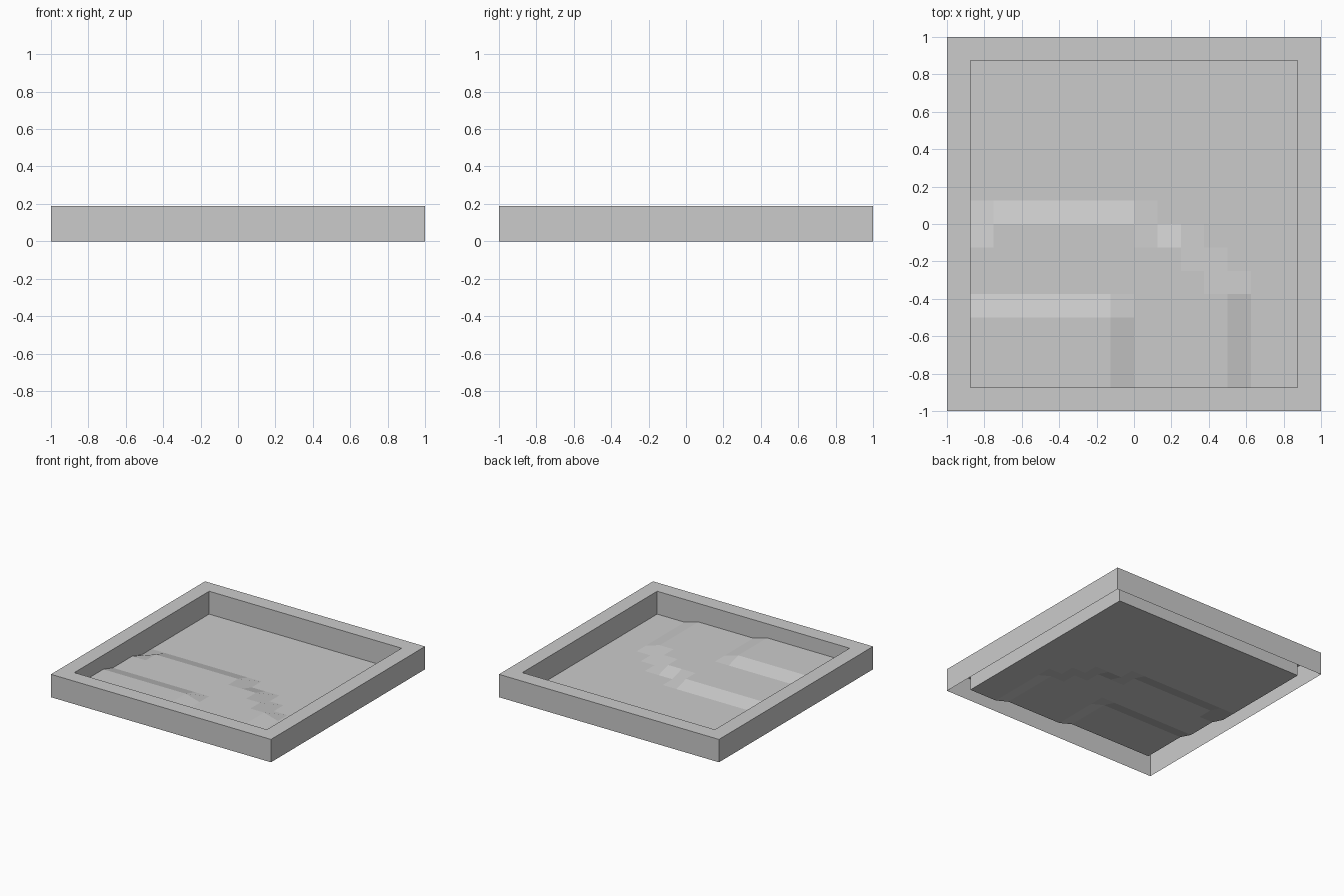
import bpy, bmesh

cube = bpy.data.objects.get("Cube")
if cube:
    bpy.data.objects.remove(cube, do_unlink=True)

TILE = 0.125      # terrain tile size
INNER = 0.875     # half width of the opening
RIM = 0.188       # frame height
STEP = 0.036      # height of one terrace

grey = bpy.data.materials.new("plain_grey")
grey.use_nodes = True
grey.diffuse_color = (0.6, 0.6, 0.6, 1)
grey.node_tree.nodes["Principled BSDF"].inputs["Base Color"].default_value = (0.6, 0.6, 0.6, 1)


def terrace(x, y):
    """Terrain height from tile coordinates."""
    # lower terrace: its back edge steps forward toward the left side
    edge = -1 if x == -7 else 0 if x <= 0 else -1 if x <= 2 else -x + 1
    lower = x <= 4 and y <= edge
    # upper terrace: a rectangle in the front right corner
    upper = x <= -1 and y <= -4
    return STEP * (lower + upper)


def terrain():
    bm = bmesh.new()
    bmesh.ops.create_grid(bm, x_segments=14, y_segments=14, size=INNER)
    for v in bm.verts:
        v.co.z = terrace(round(v.co.x / TILE), round(v.co.y / TILE))
    return bm


def finish(bm, name):
    mesh = bpy.data.meshes.new(name)
    bm.to_mesh(mesh)
    bm.free()
    mesh.materials.append(grey)
    obj = bpy.data.objects.new(name, mesh)
    bpy.context.collection.objects.link(obj)
    return obj


def extrude_ring(bm, edges, scale, z):
    """Extrude an edge ring to a new width and height."""
    geom = bmesh.ops.extrude_edge_only(bm, edges=edges)["geom"]
    for v in geom:
        if isinstance(v, bmesh.types.BMVert):
            v.co = (v.co.x * scale, v.co.y * scale, z)
    return [e for e in geom if isinstance(e, bmesh.types.BMEdge) and e.is_boundary]


# Terraced floor
finish(terrain(), "terraced_floor")

# Hollow frame: inner wall, flat rim and outer wall, open underneath
bm = terrain()
floor_faces = list(bm.faces)
ring = [e for e in bm.edges if e.is_boundary]
ring = extrude_ring(bm, ring, 1, RIM)
ring = extrude_ring(bm, ring, 1 / INNER, RIM)
ring = extrude_ring(bm, ring, 1, 0)
bmesh.ops.delete(bm, geom=floor_faces, context='FACES')
bmesh.ops.recalc_face_normals(bm, faces=bm.faces)
bm.normal_update()
if any(f.normal.z < -0.9 for f in bm.faces):
    bmesh.ops.reverse_faces(bm, faces=bm.faces)
finish(bm, "frame")
